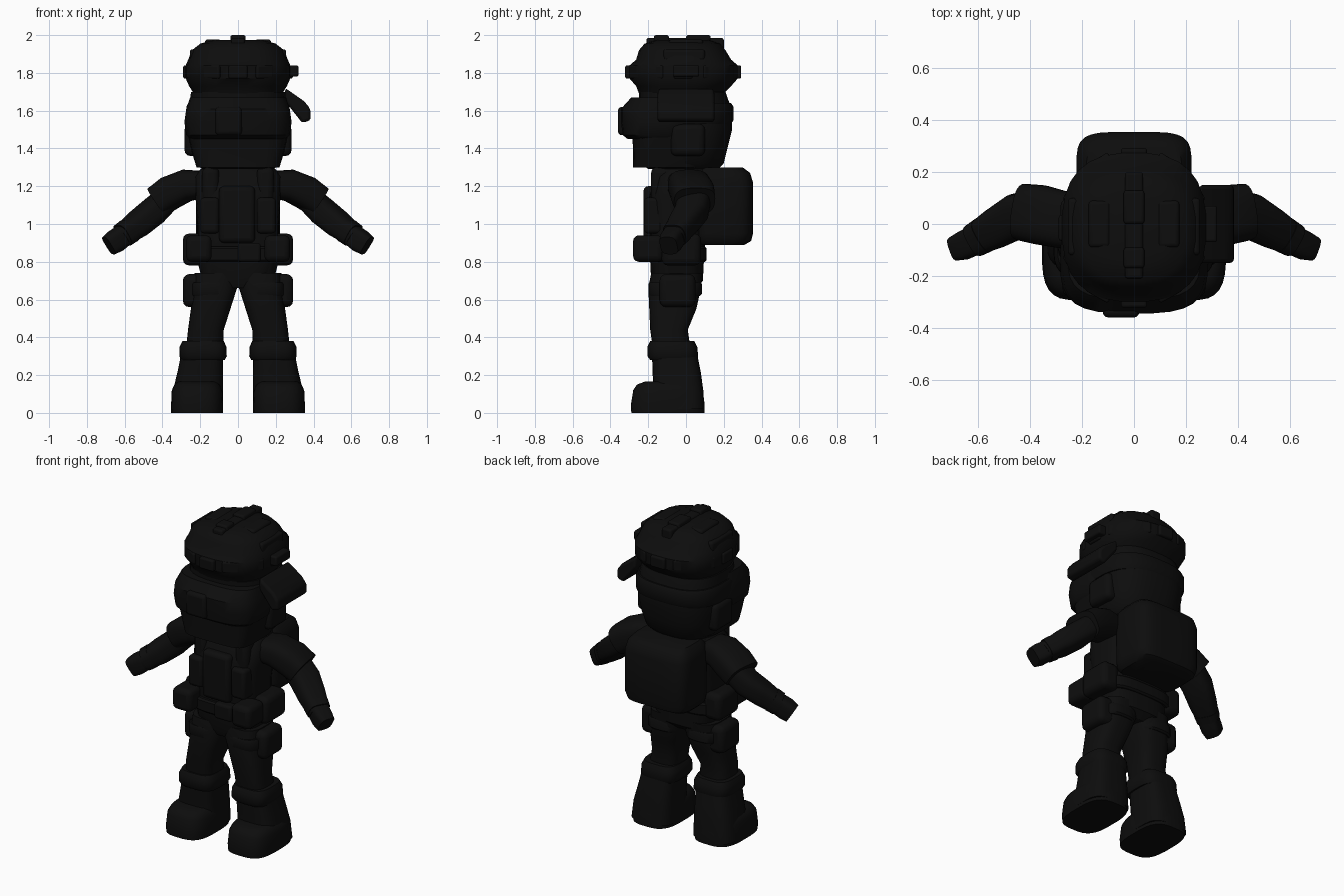
import bpy, bmesh, math
from mathutils import Vector, Euler

if "Cube" in bpy.data.objects:
    bpy.data.objects.remove(bpy.data.objects["Cube"])

black = bpy.data.materials.new("matte_black")
black.use_nodes = True
colour = (0.004, 0.004, 0.004, 1)
black.diffuse_color = colour
black.node_tree.nodes["Principled BSDF"].inputs["Base Color"].default_value = colour


def finish(name, bm, bevel=0, angle=40):
    bmesh.ops.recalc_face_normals(bm, faces=bm.faces[:])
    mesh = bpy.data.meshes.new(name)
    bm.to_mesh(mesh)
    bm.free()
    obj = bpy.data.objects.new(name, mesh)
    bpy.context.collection.objects.link(obj)
    mesh.materials.append(black)
    if bevel:
        mod = obj.modifiers.new("rounding", "BEVEL")
        mod.width, mod.segments, mod.limit_method = bevel, 3, "ANGLE"
    bpy.ops.object.select_all(action="DESELECT")
    obj.select_set(True)
    bpy.context.view_layer.objects.active = obj
    bpy.ops.object.shade_smooth_by_angle(angle=math.radians(angle))
    return obj


def box(name, x, y, z, bevel=0.015, rot=(0, 0, 0)):
    """Rounded box from its three (low, high) spans, turned about its centre."""
    bm = bmesh.new()
    bmesh.ops.create_cube(bm, size=1)
    turn = Euler(rot).to_matrix()
    centre = Vector([sum(s) / 2 for s in (x, y, z)])
    for v in bm.verts:
        v.co = turn @ Vector([c * (s[1] - s[0]) for c, s in zip(v.co, (x, y, z))]) + centre
    return finish(name, bm, bevel)


def loft(name, rings, power=3, along=False, sides=28, bevel=0):
    """Skin of superellipse rings (x, y, z, half width, half depth)."""
    bm = bmesh.new()
    pts = [Vector(r[:3]) for r in rings]
    loops = []
    for i, r in enumerate(rings):
        u, v = Vector((1, 0, 0)), Vector((0, 1, 0))
        if along:
            d = (pts[min(i + 1, len(pts) - 1)] - pts[max(i - 1, 0)]).normalized()
            v = Vector((0, 0, 1)).cross(d).normalized()
            u = d.cross(v)
        loop = []
        for k in range(sides):
            a = 2 * math.pi * (k + 0.5) / sides
            c, s = math.cos(a), math.sin(a)
            c = math.copysign(abs(c) ** (2 / power), c)
            s = math.copysign(abs(s) ** (2 / power), s)
            loop.append(bm.verts.new(pts[i] + u * c * r[3] + v * s * r[4]))
        loops.append(loop)
    for a, b in zip(loops, loops[1:]):
        for k in range(sides):
            n = (k + 1) % sides
            bm.faces.new((a[k], a[n], b[n], b[k]))
    bm.faces.new(loops[0])
    bm.faces.new(loops[-1])
    return finish(name, bm, bevel)


def upright(name, rows, power=3, x=0):
    """Vertical loft from rows of (z, half width, front y, back y)."""
    return loft(name, [(x, (f + b) / 2, z, w, (b - f) / 2) for z, w, f, b in rows], power)


# Head, jaw covering and goggles
upright("head", [(1.29, .19, -.2, .17), (1.32, .225, -.24, .2), (1.4, .25, -.25, .22),
                 (1.5, .26, -.25, .245), (1.6, .262, -.25, .245), (1.7, .25, -.25, .21)], 2.7)
upright("jaw_mask", [(1.3, .22, -.28, .08), (1.38, .245, -.28, .1), (1.47, .265, -.285, .1)], 5)
upright("goggle_frame", [(1.45, .255, -.31, .02), (1.47, .275, -.335, .04), (1.54, .285, -.345, .06),
                         (1.61, .275, -.345, .06), (1.67, .255, -.29, .04)], 3.2)
upright("goggle_strap", [(1.53, .27, -.24, .24), (1.55, .275, -.26, .253),
                         (1.62, .275, -.26, .253), (1.64, .265, -.24, .24)], 2.7)
box("nose_bridge", (-.12, .02), (-.36, -.28), (1.47, 1.62), .02)
for s, side in ((1, "left"), (-1, "right")):
    box(side + "_ear_cup", sorted((s * .2, s * .283)), (-.08, .1), (1.36, 1.53), .03)

# Raised ear flap on one side
bm = bmesh.new()
outline = [(.25, 1.72), (.35, 1.65), (.383, 1.61), (.385, 1.55), (.34, 1.535), (.25, 1.65)]
front = [bm.verts.new((x, -.15, z)) for x, z in outline]
bm.faces.new(front)
out = bmesh.ops.extrude_face_region(bm, geom=bm.faces[:])
for v in out["geom"]:
    if isinstance(v, bmesh.types.BMVert):
        v.co.y = .15
finish("ear_flap", bm, .015)

# Helmet with rim blocks, crest and side rails
upright("helmet", [(1.69, .235, -.25, .2), (1.73, .26, -.265, .24), (1.77, .278, -.3, .275),
                   (1.84, .278, -.3, .275), (1.87, .265, -.265, .24), (1.92, .245, -.25, .21),
                   (1.955, .2, -.22, .18), (1.975, .13, -.15, .12)], 2.6)
for i in range(12):
    a = math.radians(30 * i)
    cx, cy = .268 * math.cos(a), -.015 + .285 * math.sin(a)
    box("rim_block", (cx - .022, cx + .022), (cy - .05, cy + .05),
        (1.77, 1.84), .01, (0, 0, a))
box("side_clip", (.24, .32), (-.07, .07), (1.78, 1.84), .01)
for lo, hi in ((-.17, -.09), (0, .13)):
    box("crest_block", (-.04, .04), (lo, hi), (1.9, 2.0), .012)
box("crest_strip", (-.035, .035), (-.21, .2), (1.9, 1.985), .012)
for s in (1, -1):
    box("top_pad", sorted((s * .09, s * .175)), (-.09, .09), (1.9, 1.978), .015)
    box("upper_rail", sorted((s * .2, s * .255)), (-.12, .1), (1.86, 1.925), .015)

# Torso, vest and straps
upright("neck", [(1.22, .14, -.13, .1), (1.33, .14, -.13, .12)], 2.5)
upright("torso", [(.78, .2, -.18, .09), (.87, .215, -.19, .1), (1.0, .215, -.19, .1),
                  (1.13, .225, -.2, .12), (1.25, .23, -.165, .12), (1.29, .2, -.13, .1)], 3.5)
box("chest_panel", (-.1, .09), (-.225, -.1), (.9, 1.2), .025)
for s, side in ((1, "left"), (-1, "right")):
    box(side + "_strap", sorted((s * .1, s * .19)), (-.185, .1), (1.1, 1.3), .03)
    box(side + "_vest_pouch", sorted((s * .1, s * .2)), (-.222, -.12), (.95, 1.14), .02)

# Backpack
upright("backpack", [(.89, .19, .07, .31), (.91, .21, .05, .345), (.95, .222, .05, .355),
                     (1.22, .222, .05, .355), (1.27, .21, .05, .34), (1.3, .185, .07, .3)], 4.5)

# Belt, buckle and hips
upright("belt", [(.8, .225, -.205, .1), (.81, .235, -.215, .11),
                 (.87, .235, -.215, .11), (.88, .225, -.205, .1)], 3.5)
box("buckle", (0, .12), (-.245, -.18), (.8, .9), .015)
upright("hips", [(.66, .1, -.17, .05), (.7, .19, -.185, .09), (.8, .215, -.19, .095)], 3.2)

for s, side in ((1, "left"), (-1, "right")):
    # Belt and thigh pouches
    box(side + "_front_pouch", sorted((s * .14, s * .275)), (-.28, -.12), (.8, .94), .03)
    box(side + "_side_pouch", sorted((s * .17, s * .292)), (-.13, .08), (.78, .95), .035)
    box(side + "_thigh_pouch", sorted((s * .16, s * .292)), (-.14, .05), (.56, .735), .035)

    # Leg, knee pad and boot
    loft(side + "_leg", [(s * .18, -.07, .3, .1, .1), (s * .17, -.09, .44, .095, .1),
                         (s * .145, -.07, .55, .105, .125), (s * .12, -.06, .66, .115, .14),
                         (s * .115, -.05, .74, .115, .135)], 3)
    upright(side + "_thigh_strap", [(.62, .112, -.195, .075), (.63, .115, -.2, .085),
                                    (.68, .115, -.2, .085), (.69, .11, -.195, .08)], 3, s * .135)
    upright(side + "_knee_pad", [(.28, .115, -.19, .055), (.3, .126, -.205, .065),
                                 (.35, .124, -.205, .06), (.38, .11, -.19, .045)], 3.5, s * .185)
    loft(side + "_boot_shaft", [(s * .217, -.04, .02, .138, .138), (s * .212, -.04, .12, .132, .132),
                                (s * .2, -.05, .22, .12, .128), (s * .19, -.06, .31, .112, .12)], 3.5)
    upright(side + "_boot_foot", [(0, .137, -.29, .1), (.04, .138, -.293, .1), (.12, .134, -.28, .09),
                                  (.15, .12, -.26, .08), (.165, .1, -.22, .06)], 3.2, s * .217)

    # Sleeve, forearm, cuff and hand
    loft(side + "_sleeve", [(s * .17, 0, 1.21, .07, .1), (s * .27, .015, 1.205, .085, .11),
                            (s * .36, .035, 1.165, .09, .115), (s * .425, .045, 1.12, .085, .11)],
         3, True)
    loft(side + "_forearm", [(s * .38, .04, 1.13, .07, .09), (s * .45, .03, 1.065, .073, .088),
                             (s * .53, -.015, 1.0, .07, .078), (s * .62, -.065, .93, .055, .06)],
         3, True)
    loft(side + "_cuff", [(s * .575, -.04, .965, .066, .07), (s * .61, -.06, .94, .064, .066)], 3, True)
    loft(side + "_hand", [(s * .6, -.055, .945, .056, .058), (s * .65, -.08, .908, .06, .056),
                          (s * .684, -.092, .885, .054, .048)], 3.5, True)
